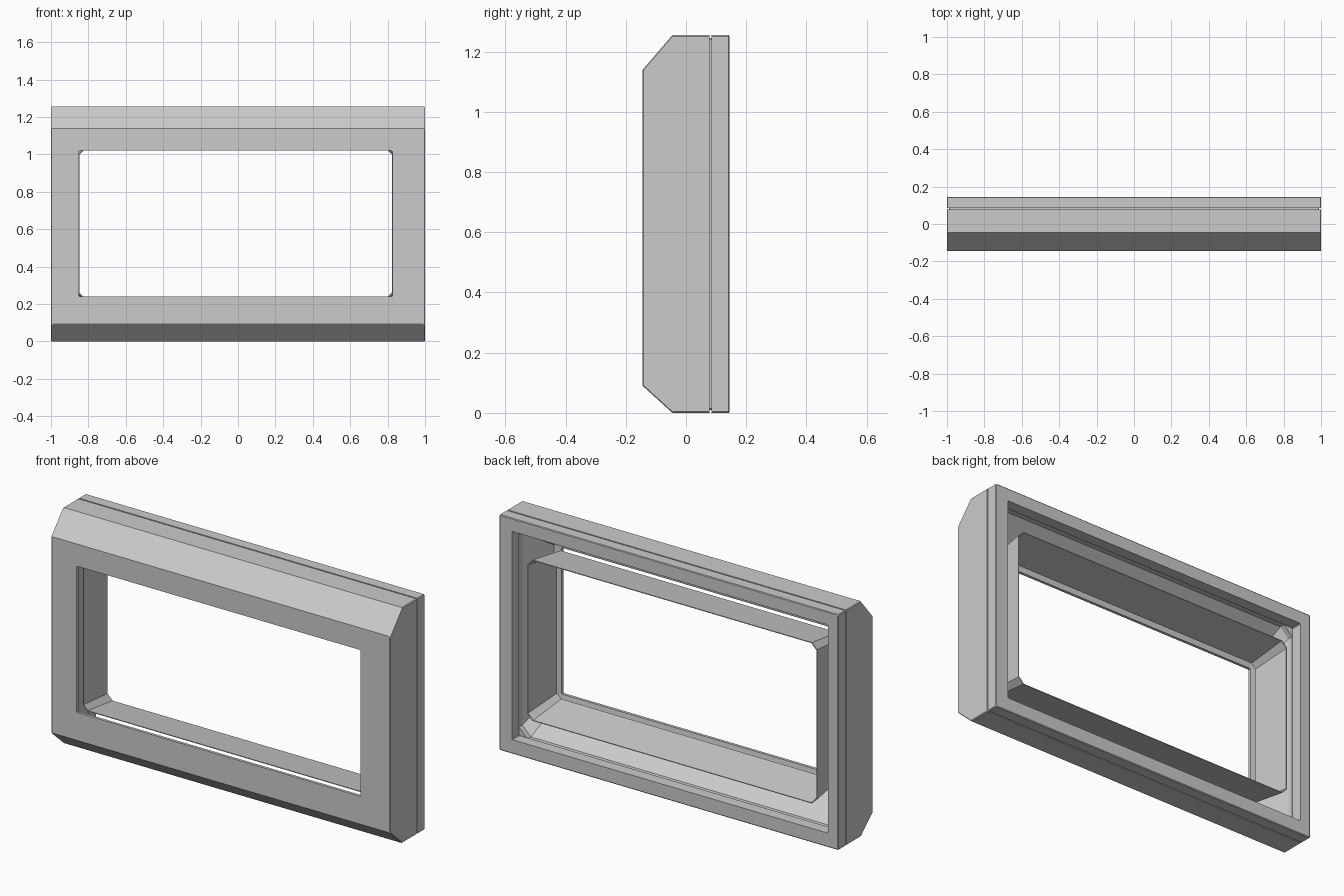
import bpy
import bmesh

cube = bpy.data.objects.get("Cube")
if cube:
    bpy.data.objects.remove(cube)

grey = bpy.data.materials.new("plain grey")
grey.use_nodes = True
grey.diffuse_color = (0.6, 0.6, 0.6, 1)
grey.node_tree.nodes["Principled BSDF"].inputs["Base Color"].default_value = (0.6, 0.6, 0.6, 1)


def section(y, x0, x1, z0, z1, c):
    """Rectangle at depth y with corners cut by c."""
    return [(x0 + c, y, z0), (x1 - c, y, z0), (x1, y, z0 + c), (x1, y, z1 - c),
            (x1 - c, y, z1), (x0 + c, y, z1), (x0, y, z1 - c), (x0, y, z0 + c)]


def frame(name, sections):
    """Closed frame: each section is joined to the next, the last to the first."""
    bm = bmesh.new()
    loops = [[bm.verts.new(p) for p in section(*s)] for s in sections]
    for a, b in zip(loops, loops[1:] + loops[:1]):
        for i in range(8):
            j = (i + 1) % 8
            bm.faces.new((a[i], a[j], b[j], b[i]))
    bmesh.ops.recalc_face_normals(bm, faces=bm.faces)
    mesh = bpy.data.meshes.new(name)
    bm.to_mesh(mesh)
    bm.free()
    mesh.materials.append(grey)
    obj = bpy.data.objects.new(name, mesh)
    bpy.context.collection.objects.link(obj)
    return obj


TOP = 1.255
EDGE = 0.004

# Front bezel: sloped top and bottom outside, funnel-shaped hollow inside
frame("front_bezel", [
    (0.078, -1, 1, 0, TOP, EDGE),
    (-0.045, -1, 1, 0, TOP, EDGE),
    (-0.142, -1, 1, 0.088, 1.142, EDGE),
    (-0.145, -0.996, 0.996, 0.092, 1.138, EDGE),
    (-0.145, -0.85, 0.825, 0.24, 1.02, EDGE),
    (-0.13, -0.85, 0.825, 0.24, 1.02, EDGE),
    (-0.125, -0.885, 0.865, 0.205, 1.055, 0.03),
    (0.05, -0.94, 0.93, 0.065, 1.19, 0.05),
    (0.078, -0.94, 0.93, 0.065, 1.19, 0.05),
])

# Recessed strip that leaves a groove between bezel and back frame
frame("groove_strip", [
    (0.077, -0.99, 0.99, 0.01, TOP - 0.01, EDGE),
    (0.086, -0.99, 0.99, 0.01, TOP - 0.01, EDGE),
    (0.086, -0.945, 0.935, 0.06, TOP - 0.06, EDGE),
    (0.077, -0.945, 0.935, 0.06, TOP - 0.06, EDGE),
])

# Flat back frame with a small outer bevel
frame("back_frame", [
    (0.085, -1, 1, 0, TOP, EDGE),
    (0.142, -1, 1, 0, TOP, EDGE),
    (0.145, -0.996, 0.996, 0.004, TOP - 0.004, EDGE),
    (0.145, -0.938, 0.925, 0.075, 1.185, EDGE),
    (0.085, -0.938, 0.925, 0.075, 1.185, EDGE),
])

# Thin tapered sleeve standing free inside the opening
T = 0.004
frame("inner_sleeve", [
    (-0.09, -0.848, 0.823, 0.236, 1.022, 0.025),
    (0.13, -0.86, 0.84, 0.203, 1.053, 0.03),
    (0.13, -0.86 - T, 0.84 + T, 0.203 - T, 1.053 + T, 0.03),
    (-0.09, -0.848 - T, 0.823 + T, 0.236 - T, 1.022 + T, 0.025),
])
